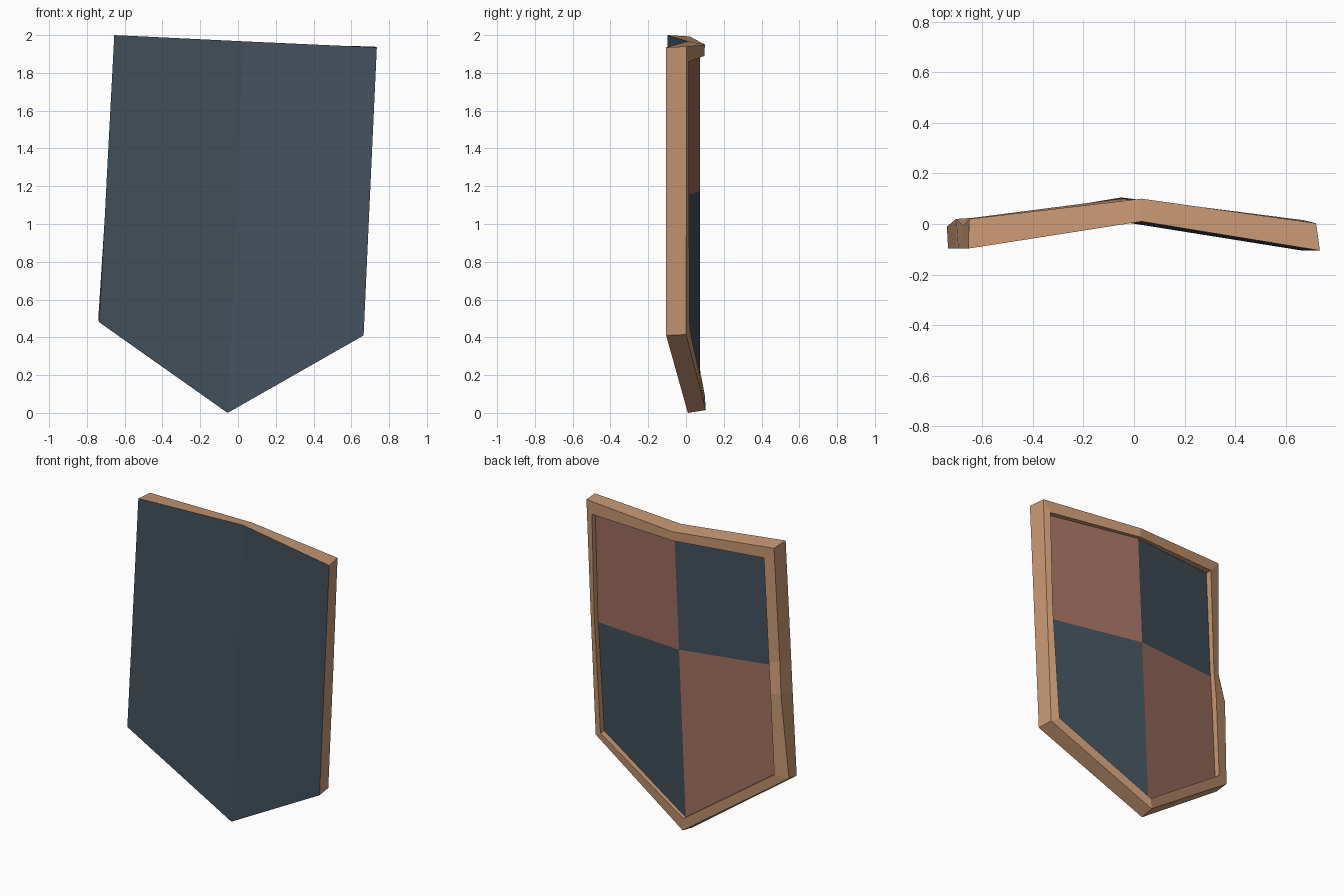
import bpy, bmesh
from mathutils import Vector

if "Cube" in bpy.data.objects:
    bpy.data.objects.remove(bpy.data.objects["Cube"])


def material(name, rgb):
    m = bpy.data.materials.new(name)
    m.diffuse_color = (*rgb, 1)
    m.use_nodes = True
    m.node_tree.nodes["Principled BSDF"].inputs["Base Color"].default_value = m.diffuse_color
    return m


wood = material("tan wood", (0.578, 0.314, 0.171))
slate = material("slate blue", (0.057, 0.082, 0.110))
brown = material("red brown", (0.352, 0.160, 0.115))

# Shield outline, one station per row: front edge, back outer rim, back inner rim
stations = [
    ((0.735, -0.105, 1.935), (0.72, 0.003, 1.94), (0.672, 0.015, 1.86)),       # top right
    ((0.03, 0.01, 1.967), (0.03, 0.10, 1.95), (0.03, 0.097, 1.89)),            # top middle
    ((-0.655, -0.097, 2.0), (-0.652, 0.02, 1.993), (-0.585, 0.028, 1.915)),    # top left
    ((-0.695, -0.097, 1.24), (-0.675, -0.008, 1.24), (-0.615, 0.02, 1.24)),    # chip
    ((-0.705, -0.097, 1.04), (-0.703, 0.02, 1.04), (-0.630, 0.025, 1.04)),     # below chip
    ((-0.735, -0.097, 0.48), (-0.74, -0.01, 0.495), (-0.655, 0.022, 0.51)),    # lower left
    ((-0.055, 0.01, 0.0), (-0.05, 0.105, 0.015), (-0.05, 0.10, 0.09)),         # point
    ((0.665, -0.105, 0.41), (0.655, 0.0, 0.415), (0.606, 0.02, 0.445)),        # lower right
    ((0.701, -0.105, 1.2), (0.69, 0.002, 1.2), (0.655, 0.015, 1.2)),           # right middle
]
N = len(stations)
TOP, POINT = 1, 6
right_half = [6, 7, 8, 0, 1]
left_half = [1, 2, 3, 4, 5, 6]


def panel_point(p):
    """Drop an inner rim point onto the recessed, creased panel."""
    crease_x = 0.03 + (p[2] - 1.967) * 0.0433
    return (p[0], 0.075 - 0.147 * abs(p[0] - crease_x), p[2])


front = [s[0] for s in stations]
panel = [panel_point(s[2]) for s in stations]


def make(name, verts, faces, mats):
    me = bpy.data.meshes.new(name)
    me.from_pydata(verts, [], faces)
    for m in mats:
        me.materials.append(m)
    ob = bpy.data.objects.new(name, me)
    bpy.context.collection.objects.link(ob)
    return ob


# Wooden frame: outer wall, back rim and inner wall
rows = [front, [s[1] for s in stations], [s[2] for s in stations], panel]
faces = []
for r in range(3):
    for i in range(N):
        j = (i + 1) % N
        faces.append((r * N + i, (r + 1) * N + i, (r + 1) * N + j, r * N + j))
make("frame", [p for row in rows for p in row], faces, [wood])

# Creased front plate
make("front_plate", front, [right_half, left_half], [slate])

# Quartered back panel, cut across the middle
ob = make("back_panel", panel, [right_half[::-1], left_half[::-1]], [slate, brown])
bm = bmesh.new()
bm.from_mesh(ob.data)
mid, up = Vector((0, 0, 1.175)), Vector((0.047, 0, 1))
bmesh.ops.bisect_plane(bm, geom=bm.verts[:] + bm.edges[:] + bm.faces[:],
                       plane_co=mid, plane_no=up)
for f in bm.faces:
    upper = (f.calc_center_median() - mid).dot(up) > 0
    f.material_index = int(upper == (f.normal.x > 0))
bm.to_mesh(ob.data)
bm.free()
